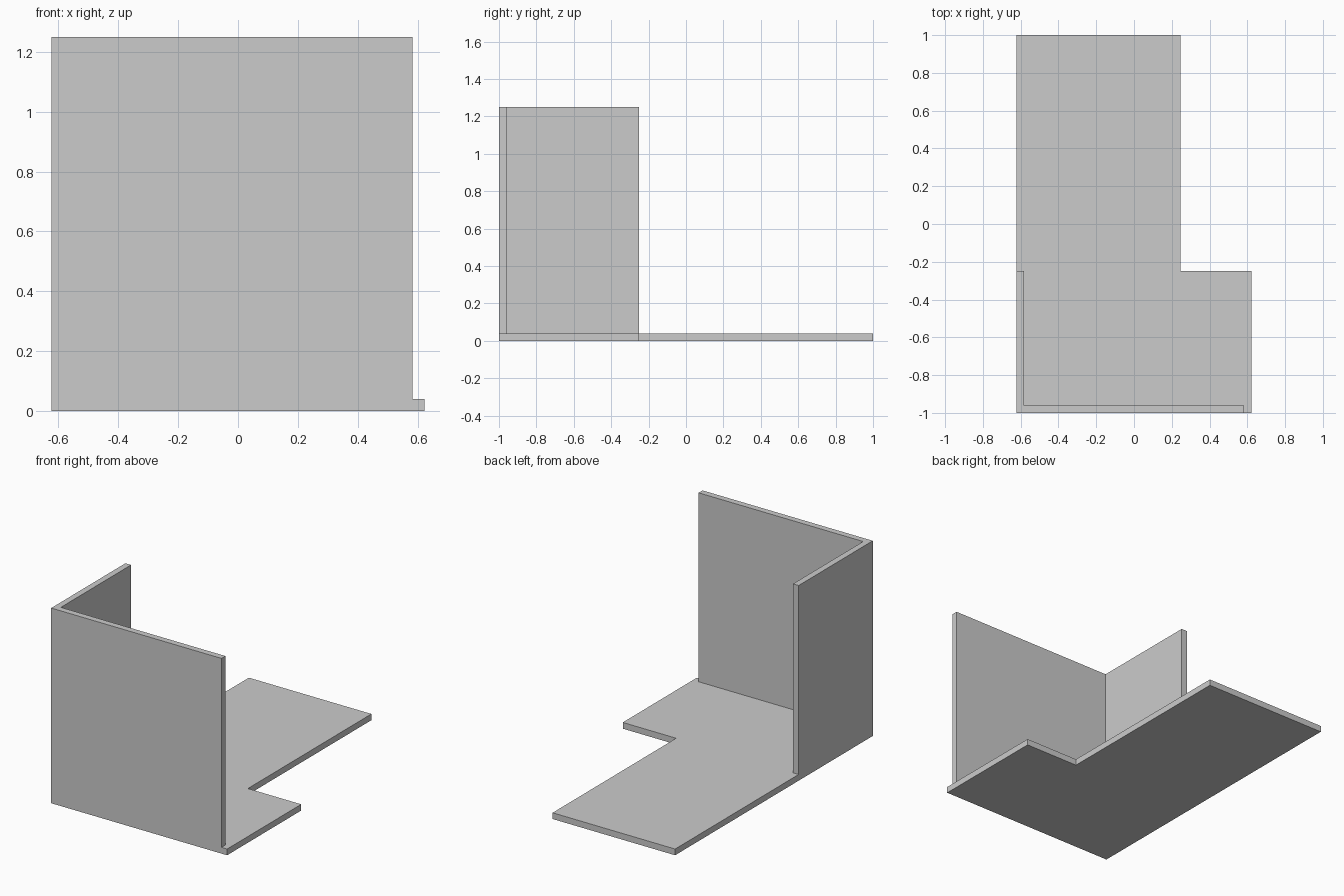
import bpy
import bmesh

if "Cube" in bpy.data.objects:
    bpy.data.objects.remove(bpy.data.objects["Cube"])

X, T, H = 0.623, 0.04, 1.25   # half width, panel thickness, wall height
STEP = -0.25                  # depth where the floor narrows and the side wall ends


def extrude_outline(name, outline, z0, z1):
    bm = bmesh.new()
    face = bm.faces.new([bm.verts.new((x, y, z0)) for x, y in outline])
    top = bmesh.ops.extrude_face_region(bm, geom=[face])["geom"]
    verts = [g for g in top if isinstance(g, bmesh.types.BMVert)]
    bmesh.ops.translate(bm, verts=verts, vec=(0, 0, z1 - z0))
    bmesh.ops.recalc_face_normals(bm, faces=bm.faces)
    mesh = bpy.data.meshes.new(name)
    bm.to_mesh(mesh)
    bm.free()
    obj = bpy.data.objects.new(name, mesh)
    bpy.context.collection.objects.link(obj)
    return obj


# L-shaped floor slab
extrude_outline("floor", [(-X, -1), (X, -1), (X, STEP), (0.245, STEP),
                          (0.245, 1), (-X, 1)], 0, T)

# Front and left walls as one corner piece standing on the floor
extrude_outline("corner_walls", [(-X, -1), (X - T, -1), (X - T, -1 + T),
                                 (-X + T, -1 + T), (-X + T, STEP), (-X, STEP)], T, H)
